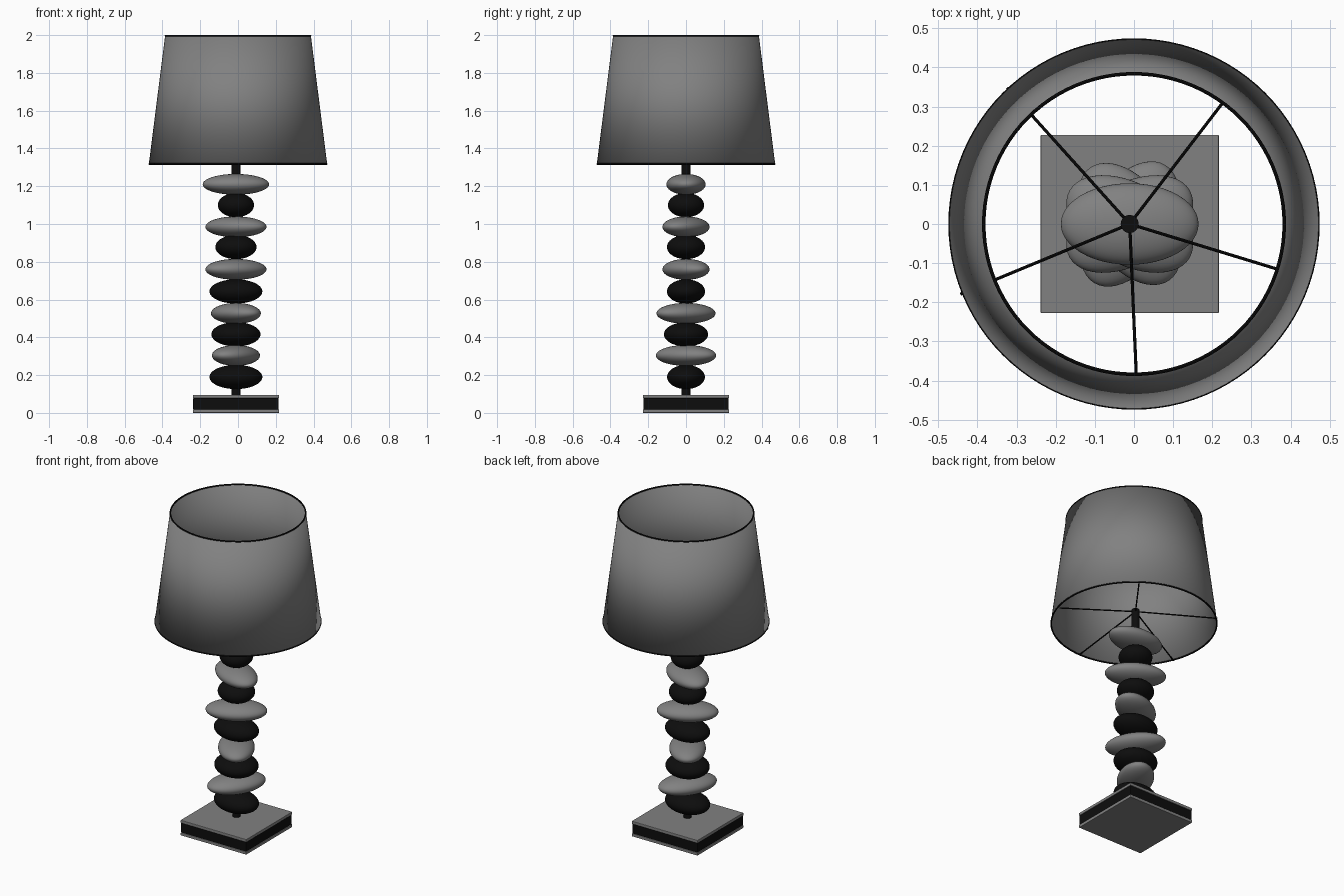
import bpy
import math
from mathutils import Vector

cube = bpy.data.objects.get("Cube")
if cube:
    bpy.data.objects.remove(cube, do_unlink=True)

AXIS_X = -0.011          # the stand sits slightly off the shade centre
SHADE_BOTTOM, SHADE_TOP = 1.318, 1.996
R_BOTTOM, R_TOP = 0.472, 0.386


def material(name, value):
    mat = bpy.data.materials.new(name)
    mat.use_nodes = True
    colour = (value, value, value, 1)
    mat.diffuse_color = colour
    mat.node_tree.nodes["Principled BSDF"].inputs["Base Color"].default_value = colour
    return mat


GREY = material("stone grey", 0.22)
BLACK = material("black", 0.004)


def finish(name, mat, smooth=True):
    obj = bpy.context.object
    obj.name = name
    obj.data.materials.append(mat)
    if smooth:
        bpy.ops.object.shade_smooth_by_angle(angle=math.radians(40))
    return obj


def slab(name, z0, z1, size, mat):
    bpy.ops.mesh.primitive_cube_add(size=1, location=(AXIS_X, 0, (z0 + z1) / 2))
    bpy.context.object.scale = (size, size, z1 - z0)
    obj = finish(name, mat, smooth=False)
    bpy.ops.object.transform_apply(location=False, rotation=False, scale=True)
    bevel = obj.modifiers.new("soft edge", "BEVEL")
    bevel.width = 0.003
    bevel.segments = 2


def rod(name, start, end, radius, mat, sides=12):
    start, end = Vector(start), Vector(end)
    span = end - start
    bpy.ops.mesh.primitive_cylinder_add(
        vertices=sides, radius=radius, depth=span.length, location=(start + end) / 2,
        rotation=span.to_track_quat("Z", "Y").to_euler())
    finish(name, mat)


def stone(name, z, radii, turn, mat):
    bpy.ops.mesh.primitive_uv_sphere_add(
        segments=48, ring_count=24, radius=1, location=(AXIS_X, 0, z),
        rotation=(0, 0, math.radians(turn)))
    bpy.context.object.scale = radii
    finish(name, mat)


# Layered square base
slab("base_bottom_plate", 0, 0.018, 0.456, GREY)
slab("base_core", 0.018, 0.078, 0.452, BLACK)
slab("base_top_plate", 0.078, 0.096, 0.456, GREY)

# Centre stem
rod("stem", (AXIS_X, 0, 0.09), (AXIS_X, 0, 1.41), 0.023, BLACK, 32)

# Stacked pebbles: grey ones share a shape and differ by turn
for i, (z, turn) in enumerate([(0.304, 59), (0.527, -55), (0.76, 29), (0.985, -29), (1.21, 0)]):
    stone(f"grey_stone_{i + 1}", z, (0.176, 0.104, 0.055), turn, GREY)
for i, (z, a, b) in enumerate([(0.19, 0.14, 0.1), (0.416, 0.13, 0.117), (0.643, 0.14, 0.101),
                               (0.878, 0.109, 0.101), (1.1, 0.096, 0.096)]):
    stone(f"black_stone_{i + 1}", z, (a, b, 0.064), 0, BLACK)

# Open tapered shade
bpy.ops.mesh.primitive_cone_add(
    vertices=96, radius1=R_BOTTOM, radius2=R_TOP, depth=SHADE_TOP - SHADE_BOTTOM,
    end_fill_type="NOTHING", location=(0, 0, (SHADE_TOP + SHADE_BOTTOM) / 2))
shade = finish("lampshade", GREY)
wall = shade.modifiers.new("wall", "SOLIDIFY")
wall.thickness = 0.004

# Wire rims
for name, z, r in [("lower_rim", SHADE_BOTTOM, R_BOTTOM), ("upper_rim", SHADE_TOP, R_TOP)]:
    bpy.ops.mesh.primitive_torus_add(
        major_radius=r - 0.002, minor_radius=0.0045, major_segments=96, minor_segments=8,
        location=(0, 0, z))
    finish(name, BLACK)

# Spokes sloping from the stem top down to the lower rim
for i, degrees in enumerate([52.5, 132, 202.5, 272.5, 343]):
    a = math.radians(degrees)
    reach = R_BOTTOM - 0.004
    rod(f"spoke_{i + 1}", (AXIS_X, 0, 1.4),
        (AXIS_X + reach * math.cos(a), reach * math.sin(a), SHADE_BOTTOM), 0.004, BLACK, 8)
